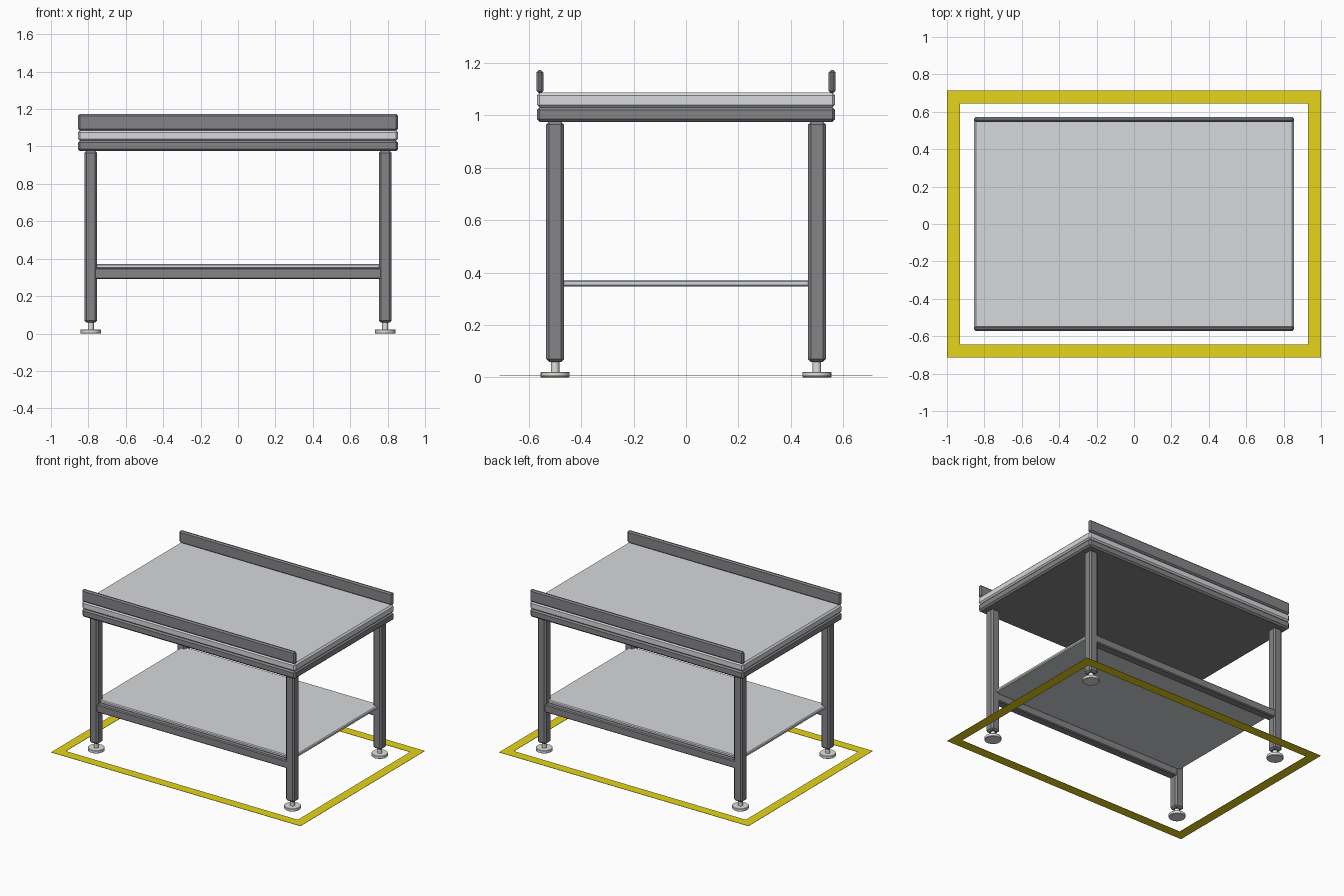
import bpy, bmesh

cube = bpy.data.objects.get("Cube")
if cube:
    bpy.data.objects.remove(cube, do_unlink=True)


def material(name, rgb):
    m = bpy.data.materials.new(name)
    m.use_nodes = True
    m.diffuse_color = (*rgb, 1)
    m.node_tree.nodes["Principled BSDF"].inputs["Base Color"].default_value = (*rgb, 1)
    return m


light_steel = material("light steel", (0.67, 0.69, 0.70))
dark_steel = material("dark steel", (0.235, 0.235, 0.25))
foot_metal = material("foot metal", (0.75, 0.75, 0.74))
floor_yellow = material("floor yellow", (0.78, 0.66, 0.01))


def finish(ob, name, mat, bevel):
    ob.name = name
    ob.data.materials.append(mat)
    if bevel:
        mod = ob.modifiers.new("chamfer", "BEVEL")
        mod.width = bevel
        mod.segments = 1
        mod.limit_method = "ANGLE"
    return ob


def box(name, x, y, z, mat, bevel):
    """Chamfered box from (low, high) ranges on each axis."""
    ranges = (x, y, z)
    bpy.ops.mesh.primitive_cube_add(size=1, location=[sum(r) / 2 for r in ranges])
    ob = bpy.context.object
    ob.scale = [r[1] - r[0] for r in ranges]
    bpy.ops.object.transform_apply(location=False, rotation=False, scale=True)
    return finish(ob, name, mat, bevel)


def disc(name, x, y, z, radius, bevel=0.0):
    bpy.ops.mesh.primitive_cylinder_add(vertices=32, radius=radius, depth=z[1] - z[0],
                                        location=(x, y, sum(z) / 2))
    ob = finish(bpy.context.object, name, foot_metal, bevel)
    bpy.ops.object.shade_smooth_by_angle()
    return ob


def around(c, half):
    return (c - half, c + half)


# Table top: dark frame slab under a light work surface
TOP_X, TOP_Y = 0.855, 0.57
box("top_frame", around(0, TOP_X), around(0, TOP_Y), (0.975, 1.032), dark_steel, 0.011)
box("work_surface", around(0, TOP_X), around(0, TOP_Y), (1.03, 1.087), light_steel, 0.011)

# Long sides: raised edge rails and lower beams
LEG_X, LEG_Y, LEG_HALF = 0.787, 0.5, 0.034
for side, s in (("front", -1), ("back", 1)):
    box(f"{side}_edge_rail", around(0, TOP_X), around(s * 0.558, 0.0135),
        (1.085, 1.173), dark_steel, 0.009)
    box(f"{side}_lower_beam", around(0, LEG_X - 0.01), around(s * LEG_Y, 0.031),
        (0.292, 0.35), dark_steel, 0.006)

# Lower shelf resting on the beams
box("lower_shelf", around(0, 0.79), around(0, 0.5), (0.347, 0.371), light_steel, 0.006)

# Legs with levelling feet
for side, sy in (("front", -1), ("back", 1)):
    for hand, sx in (("left", 1), ("right", -1)):
        x, y = sx * LEG_X, sy * LEG_Y
        box(f"{side}_{hand}_leg", around(x, LEG_HALF), around(y, LEG_HALF),
            (0.058, 0.976), dark_steel, 0.011)
        disc(f"{side}_{hand}_foot_stem", x, y, (0.015, 0.07), 0.016)
        disc(f"{side}_{hand}_foot_pad", x, y, (0, 0.021), 0.055, 0.002)

# Floor marking: flat rectangular ring, made by insetting a plate
bm = bmesh.new()
corners = ((-1, -0.713), (1, -0.713), (1, 0.713), (-1, 0.713))
plate = bm.faces.new([bm.verts.new((x, y, 0.007)) for x, y in corners])
bm.normal_update()
bmesh.ops.inset_region(bm, faces=[plate], thickness=0.07, use_boundary=True,
                       use_even_offset=True)
bmesh.ops.delete(bm, geom=[plate], context="FACES_ONLY")
ring = bmesh.ops.extrude_face_region(bm, geom=bm.faces[:], use_keep_orig=True)
bmesh.ops.translate(bm, vec=(0, 0, 0.002),
                    verts=[v for v in ring["geom"] if isinstance(v, bmesh.types.BMVert)])
bmesh.ops.recalc_face_normals(bm, faces=bm.faces)
mesh = bpy.data.meshes.new("floor_marking")
bm.to_mesh(mesh)
bm.free()
mesh.materials.append(floor_yellow)
marking = bpy.data.objects.new("floor_marking", mesh)
bpy.context.collection.objects.link(marking)
